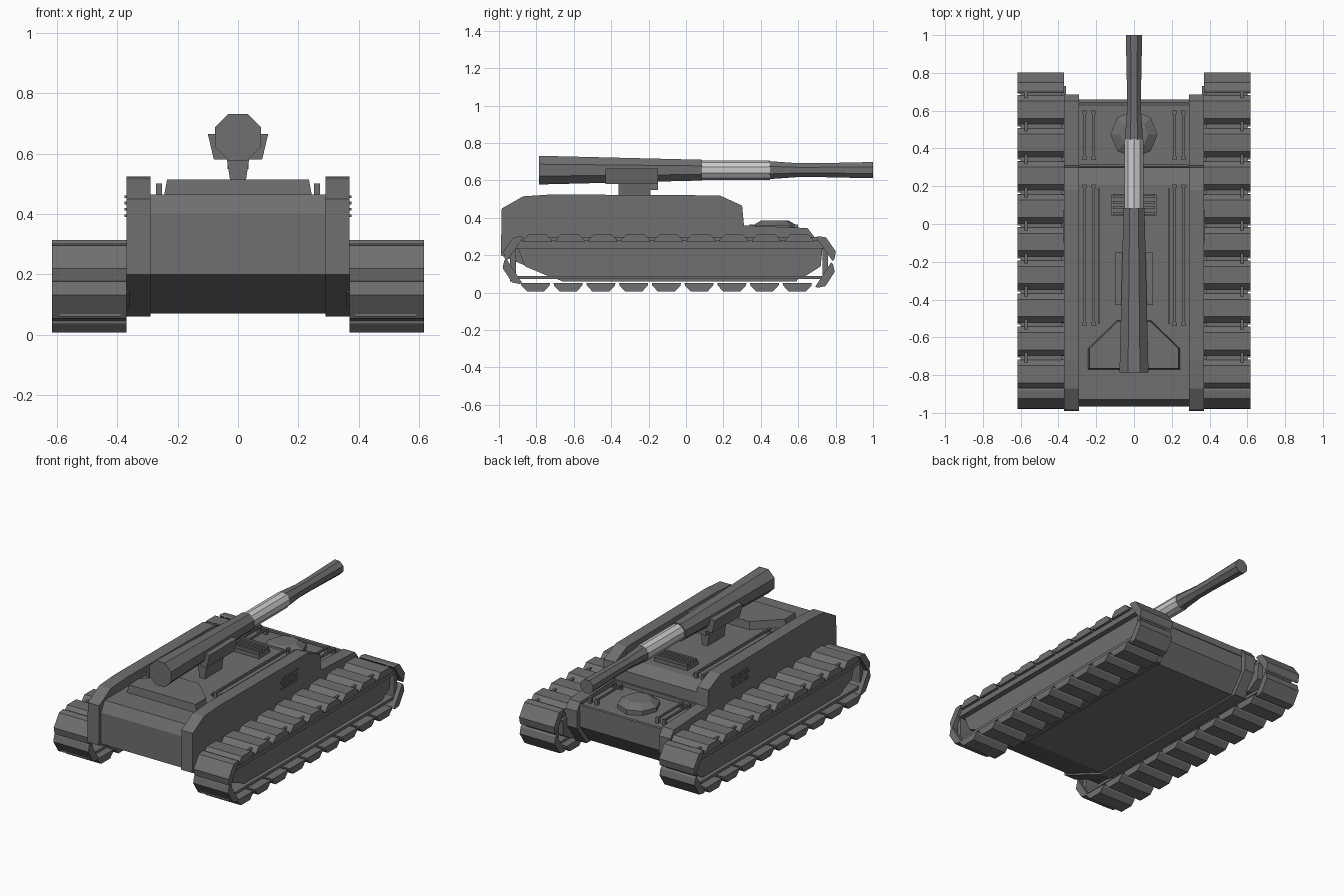
import bpy, bmesh, math
from mathutils import Vector, Matrix

if "Cube" in bpy.data.objects:
    bpy.data.objects.remove(bpy.data.objects["Cube"])


def material(name, v):
    m = bpy.data.materials.new(name)
    m.diffuse_color = (v, v, v, 1)
    m.use_nodes = True
    m.node_tree.nodes["Principled BSDF"].inputs["Base Color"].default_value = m.diffuse_color
    return m


GREY = material("dark grey paint", 0.16)
LIGHT = material("light grey sleeve", 0.60)


def finish(name, bm, mat=GREY):
    bmesh.ops.recalc_face_normals(bm, faces=bm.faces)
    me = bpy.data.meshes.new(name)
    bm.to_mesh(me)
    bm.free()
    me.materials.append(mat)
    ob = bpy.data.objects.new(name, me)
    bpy.context.collection.objects.link(ob)
    return ob


def add_prism(bm, pts, x0, x1):
    """Extrude a (y, z) outline from x0 to x1."""
    a = [bm.verts.new((x0, y, z)) for y, z in pts]
    b = [bm.verts.new((x1, y, z)) for y, z in pts]
    n = len(pts)
    bm.faces.new(a)
    bm.faces.new(b[::-1])
    for i in range(n):
        bm.faces.new((a[i], a[(i + 1) % n], b[(i + 1) % n], b[i]))


def add_box(bm, x0, x1, y0, y1, z0, z1):
    add_prism(bm, [(y0, z0), (y1, z0), (y1, z1), (y0, z1)], x0, x1)


def add_slab(bm, pts, z0, z1, inset=1.0):
    """Extrude an (x, y) outline upward, scaling the top by inset."""
    c = sum((Vector(p) for p in pts), Vector((0, 0))) / len(pts)
    a = [bm.verts.new((x, y, z0)) for x, y in pts]
    b = [bm.verts.new((*(c + (Vector(p) - c) * inset), z1)) for p in pts]
    n = len(pts)
    bm.faces.new(a)
    bm.faces.new(b)
    for i in range(n):
        bm.faces.new((a[i], a[(i + 1) % n], b[(i + 1) % n], b[i]))


def lathe(name, rings, z, sides, mat):
    """Faceted tube along y from (y, radius) rings."""
    bm = bmesh.new()
    loops = []
    for y, r in rings:
        loops.append([bm.verts.new((r * math.cos(t), y, z + r * math.sin(t)))
                      for t in (math.tau * (i + 0.5) / sides for i in range(sides))])
    for a, b in zip(loops, loops[1:]):
        for i in range(sides):
            j = (i + 1) % sides
            bm.faces.new((a[i], a[j], b[j], b[i]))
    bm.faces.new(loops[0])
    bm.faces.new(loops[-1])
    return finish(name, bm, mat)


# Hull between the side plates
bm = bmesh.new()
add_prism(bm, [(-0.965, 0.2), (-0.965, 0.4), (-0.93, 0.465), (0.21, 0.465), (0.30, 0.43),
               (0.305, 0.335), (0.63, 0.325), (0.655, 0.30), (0.655, 0.19), (0.56, 0.07),
               (-0.65, 0.07)], -0.30, 0.30)
finish("hull", bm)

# Raised side plates, with a thin seam rib at the rear step
for s, side in ((-1, "left"), (1, "right")):
    bm = bmesh.new()
    add_prism(bm, [(-0.99, 0.2), (-0.985, 0.45), (-0.87, 0.515), (-0.72, 0.525), (0.18, 0.52),
                   (0.30, 0.465), (0.31, 0.36), (0.65, 0.345), (0.685, 0.30), (0.685, 0.19),
                   (0.59, 0.06), (-0.66, 0.06)], s * 0.29, s * 0.37)
    finish(side + "_side_plate", bm)

    # Small louvres on the outer side
    bm = bmesh.new()
    for col in range(3):
        for row in range(4):
            y = -0.10 + col * 0.06 + (row % 2) * 0.015
            z = 0.39 + row * 0.021
            add_box(bm, s * 0.365, s * 0.376, y, y + 0.04, z, z + 0.009)
    finish(side + "_louvres", bm)

    # Hand rails on both decks
    bm = bmesh.new()
    for x in (0.215, 0.262):
        for y0, y1, zd in ((-0.54, 0.21, 0.465), (0.34, 0.60, 0.328)):
            add_box(bm, s * (x - 0.005), s * (x + 0.005), y0, y1, zd + 0.022, zd + 0.034)
            for y in (y0, y1 - 0.02):
                add_box(bm, s * (x - 0.01), s * (x + 0.01), y, y + 0.02, zd - 0.01, zd + 0.036)
    add_box(bm, s * 0.182, s * 0.19, -0.53, 0.19, 0.46, 0.48)
    finish(side + "_deck_rails", bm)

# Rear deck seam strip and hatch
bm = bmesh.new()
add_box(bm, -0.30, 0.30, 0.30, 0.315, 0.32, 0.36)
add_box(bm, -0.30, 0.30, 0.64, 0.66, 0.29, 0.332)
finish("rear_deck_seams", bm)
bm = bmesh.new()
ring = [(0.125 * math.cos(math.tau * i / 8), 0.475 + 0.125 * math.sin(math.tau * i / 8))
        for i in range(8)]
add_slab(bm, ring, 0.32, 0.355)
add_slab(bm, ring, 0.355, 0.385, 0.6)
finish("rear_hatch", bm)

# Raised wedge on the front deck
bm = bmesh.new()
add_slab(bm, [(-0.245, -0.77), (0.245, -0.77), (0.245, -0.66), (0.09, -0.51),
              (-0.09, -0.51), (-0.245, -0.66)], 0.46, 0.515, 0.96)
finish("front_deck_wedge", bm)

# Slatted vent box
bm = bmesh.new()
add_box(bm, -0.118, 0.118, 0.045, 0.155, 0.46, 0.488)
for i in range(4):
    y = 0.05 + i * 0.029
    add_box(bm, -0.112, 0.112, y, y + 0.014, 0.48, 0.503)
finish("deck_vent", bm)

# Gun: breech tube, light sleeve, muzzle
lathe("gun_breech", [(-0.785, 0.083), (0.085, 0.060)], 0.655, 8, GREY)
lathe("gun_sleeve", [(0.07, 0.052), (0.45, 0.052)], 0.655, 10, LIGHT)
lathe("gun_muzzle", [(0.445, 0.052), (0.60, 0.040), (0.70, 0.040), (1.0, 0.047)], 0.655, 8, GREY)

# Gun mount: tapered pedestal, cradle and side cheeks
bm = bmesh.new()
add_box(bm, -0.04, 0.04, -0.36, -0.19, 0.46, 0.60)
for v in bm.verts:
    if v.co.z < 0.5:
        v.co.x *= 0.45
add_box(bm, -0.035, 0.035, -0.19, -0.15, 0.55, 0.61)
finish("gun_pedestal", bm)
for s, side in ((-1, "left"), (1, "right")):
    bm = bmesh.new()
    add_box(bm, s * 0.045, s * 0.10, -0.43, -0.15, 0.58, 0.665)
    for v in bm.verts:
        if v.co.z < 0.6:
            v.co.x *= 0.8
    finish(side + "_gun_cheek", bm)


# Tracks
def add_pad(bm, y, z, angle, x0, x1):
    """Trapezoid shoe, narrow side outward along the rotated +z."""
    rot = Matrix.Rotation(angle, 2)
    pts = []
    for p in ((-0.078, -0.022), (0.078, -0.022), (0.075, -0.008), (0.046, 0.022),
              (-0.046, 0.022), (-0.075, -0.008)):
        q = rot @ Vector(p)
        pts.append((y + q.x, z + q.y))
    add_prism(bm, pts, x0, x1)


for s, side in ((-1, "left"), (1, "right")):
    bm = bmesh.new()
    x0, x1 = s * 0.37, s * 0.617
    for i in range(9):
        y = -0.805 + i * 0.175
        add_pad(bm, y, 0.029, math.pi, x0, x1)
        add_pad(bm, y + 0.01, 0.292, 0, x0, x1)
        # Link pins between the upper shoes
        add_box(bm, s * 0.565, s * 0.58, y + 0.065, y + 0.13, 0.27, 0.298)
    for y, z, deg in ((-0.932, 0.245, 55), (-0.937, 0.105, 123),
                      (0.757, 0.245, -55), (0.752, 0.085, -123)):
        add_pad(bm, y, z, math.radians(deg), x0, x1)
    finish(side + "_track_shoes", bm)

    # Frame inside the track: rails, end posts and recessed panel
    bm = bmesh.new()
    add_box(bm, s * 0.38, s * 0.60, -0.93, 0.76, 0.235, 0.278)
    add_box(bm, s * 0.39, s * 0.59, -0.93, 0.76, 0.072, 0.09)
    for y in (-0.94, 0.73):
        add_box(bm, s * 0.39, s * 0.59, y, y + 0.03, 0.06, 0.27)
    add_prism(bm, [(-0.90, 0.24), (-0.86, 0.14), (-0.74, 0.09), (0.64, 0.09), (0.72, 0.14),
                   (0.73, 0.24)], s * 0.36, s * 0.565)
    finish(side + "_track_frame", bm)
